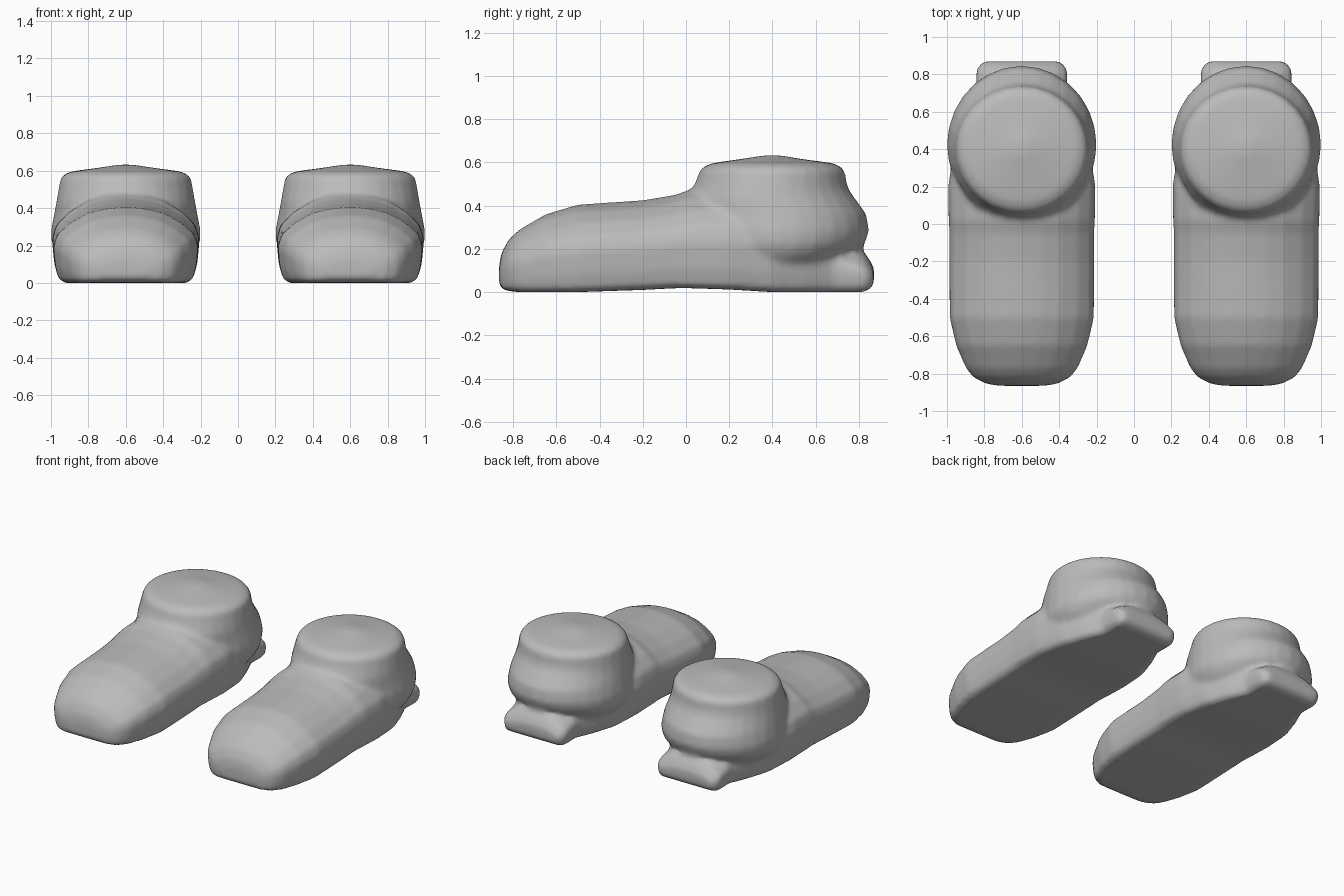
import bpy, bmesh, math

if "Cube" in bpy.data.objects:
    bpy.data.objects.remove(bpy.data.objects["Cube"])

grey = bpy.data.materials.new("grey")
grey.diffuse_color = (0.5, 0.5, 0.5, 1)
grey.use_nodes = True
grey.node_tree.nodes["Principled BSDF"].inputs["Base Color"].default_value = grey.diffuse_color


def loft(name, rings):
    """Skin a list of equal-length closed rings and cap both ends."""
    bm = bmesh.new()
    loops = [[bm.verts.new(p) for p in ring] for ring in rings]
    n = len(loops[0])
    for a, b in zip(loops, loops[1:]):
        for i in range(n):
            bm.faces.new((a[i], a[(i + 1) % n], b[(i + 1) % n], b[i]))
    bm.faces.new(loops[0][::-1])
    bm.faces.new(loops[-1])
    bmesh.ops.recalc_face_normals(bm, faces=bm.faces)
    mesh = bpy.data.meshes.new(name)
    bm.to_mesh(mesh)
    bm.free()
    obj = bpy.data.objects.new(name, mesh)
    bpy.context.collection.objects.link(obj)
    return obj


# half cross-section of the foot: (share of half width, share of height)
HALF = [(0.84, 0), (0.92, 0.04), (0.97, 0.2), (1, 0.47), (0.95, 0.63),
        (0.77, 0.79), (0.52, 0.92), (0.26, 0.98)]
SECTION = [(0, 0)] + HALF + [(0, 1)] + [(-x, z) for x, z in HALF[::-1]]

# foot stations from toe to heel: y, half width, bottom, top
FOOT = [(-0.865, 0.12, 0.04, 0.12), (-0.855, 0.19, 0.015, 0.18), (-0.82, 0.26, 0.004, 0.245),
        (-0.77, 0.30, 0, 0.29), (-0.65, 0.352, 0, 0.36), (-0.5, 0.387, 0, 0.405),
        (-0.2, 0.388, 0.01, 0.425), (-0.05, 0.388, 0.018, 0.45), (0.02, 0.392, 0.018, 0.475),
        (0.2, 0.395, 0.012, 0.48), (0.4, 0.365, 0, 0.45), (0.55, 0.31, 0, 0.36),
        (0.68, 0.245, 0, 0.25), (0.76, 0.245, 0, 0.21), (0.82, 0.245, 0, 0.19),
        (0.85, 0.23, 0.012, 0.15), (0.87, 0.20, 0.04, 0.11)]

# ankle rings from bottom to top: z, front y, back y, half width
ANKLE = [(0.10, 0.15, 0.68, 0.31), (0.17, 0.08, 0.77, 0.375), (0.22, 0.02, 0.825, 0.398),
         (0.28, 0.0, 0.848, 0.40), (0.36, 0.0, 0.835, 0.385), (0.43, 0.0, 0.785, 0.372),
         (0.47, 0.025, 0.755, 0.365), (0.51, 0.045, 0.742, 0.358), (0.565, 0.063, 0.735, 0.348),
         (0.588, 0.095, 0.705, 0.318), (0.598, 0.13, 0.67, 0.28), (0.615, 0.25, 0.54, 0.15),
         (0.632, 0.36, 0.44, 0.04)]


def ellipse(z, front, back, hw, n=28):
    cy, ry = (front + back) / 2, (back - front) / 2
    return [(hw * math.cos(2 * math.pi * i / n), cy + ry * math.sin(2 * math.pi * i / n), z)
            for i in range(n)]


def bootie(name, x):
    foot = loft(name, [[(u * w, y, b + v * (t - b)) for u, v in SECTION]
                       for y, w, b, t in FOOT])
    ankle = loft(name + "_ankle", [ellipse(*r) for r in ANKLE])
    # fuse foot and ankle into one soft skin
    bpy.ops.object.select_all(action='DESELECT')
    foot.select_set(True)
    ankle.select_set(True)
    bpy.context.view_layer.objects.active = foot
    bpy.ops.object.join()
    remesh = foot.modifiers.new("fuse", 'REMESH')
    remesh.mode = 'VOXEL'
    remesh.voxel_size = 0.018
    remesh.use_smooth_shade = True
    soften = foot.modifiers.new("soften", 'SMOOTH')
    soften.factor = 0.5
    soften.iterations = 5
    foot.data.materials.append(grey)
    for p in foot.data.polygons:
        p.use_smooth = True
    foot.location.x = x


bootie("left_bootie", -0.6)
bootie("right_bootie", 0.6)
